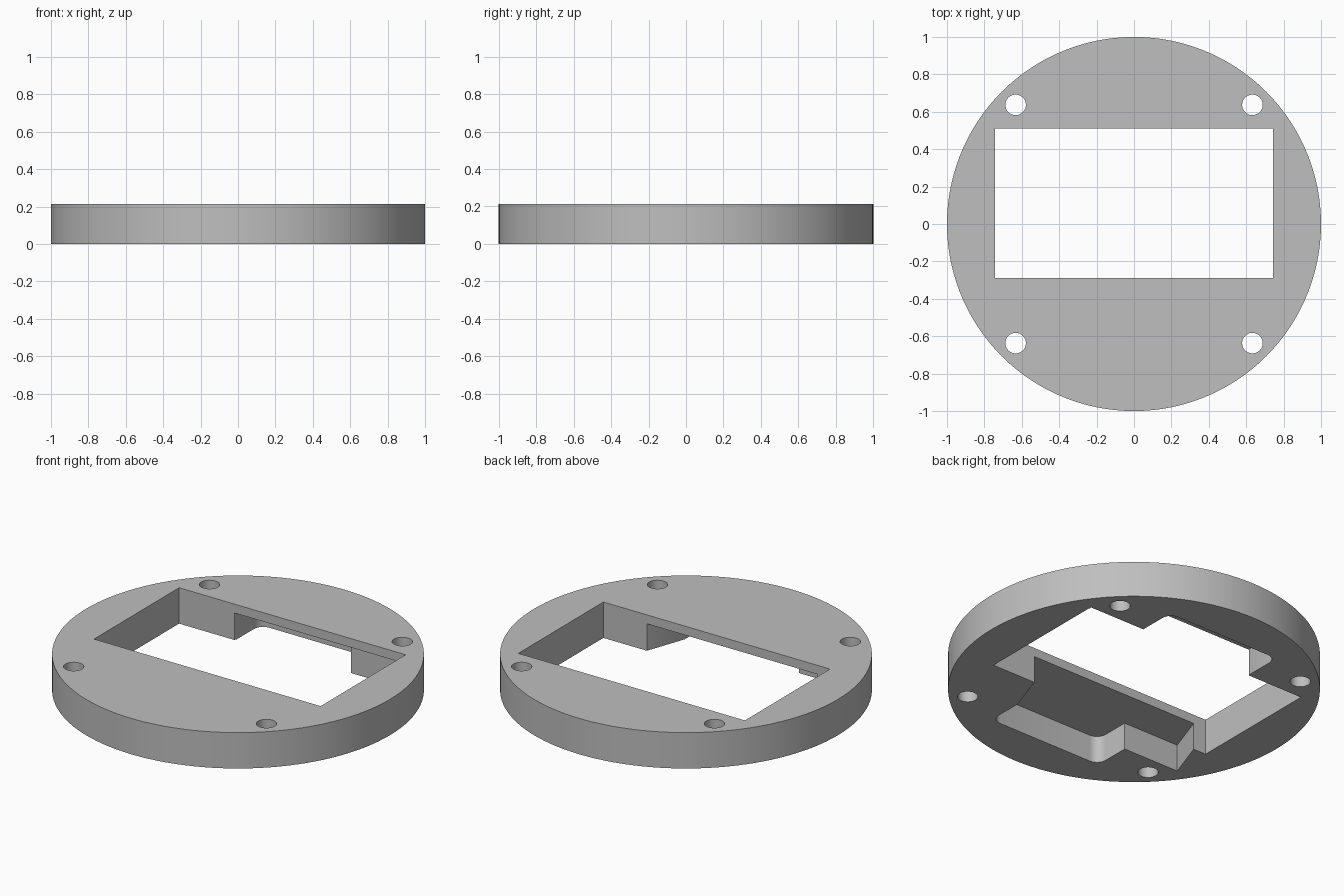
import bpy, bmesh
from math import cos, sin, pi, radians

if "Cube" in bpy.data.objects:
    bpy.data.objects.remove(bpy.data.objects["Cube"], do_unlink=True)

HEIGHT = 0.213      # full thickness of the ring
CEILING = 0.16      # underside pocket depth; the rest is the thin top lip
HALF_X = 0.744      # shared half width of window and pocket

grey = bpy.data.materials.new("grey plastic")
grey.use_nodes = True
colour = (0.52, 0.52, 0.52, 1)
grey.diffuse_color = colour
grey.node_tree.nodes["Principled BSDF"].inputs["Base Color"].default_value = colour


def prism(name, outline, z0, z1):
    """Extrude a flat outline between two heights."""
    bm = bmesh.new()
    face = bm.faces.new([bm.verts.new((x, y, z0)) for x, y in outline])
    top = bmesh.ops.extrude_face_region(bm, geom=[face])["geom"]
    bmesh.ops.translate(bm, vec=(0, 0, z1 - z0),
                        verts=[v for v in top if isinstance(v, bmesh.types.BMVert)])
    bmesh.ops.recalc_face_normals(bm, faces=bm.faces)
    mesh = bpy.data.meshes.new(name)
    bm.to_mesh(mesh)
    bm.free()
    mesh.materials.append(grey)
    obj = bpy.data.objects.new(name, mesh)
    bpy.context.collection.objects.link(obj)
    return obj


def arc(cx, cy, r, start, end, steps):
    angles = [start + (end - start) * i / steps for i in range(steps + 1)]
    return [(cx + r * cos(a), cy + r * sin(a)) for a in angles]


def circle(cx, cy, r, sides):
    return arc(cx, cy, r, 0, 2 * pi, sides)[:-1]


def cut(target, cutter):
    """Subtract the cutter, then discard it."""
    cutter.hide_render = True
    mod = target.modifiers.new("cut", 'BOOLEAN')
    mod.operation = 'DIFFERENCE'
    mod.solver = 'EXACT'
    mod.object = cutter
    bpy.context.view_layer.objects.active = target
    bpy.ops.object.modifier_apply(modifier=mod.name)
    bpy.data.objects.remove(cutter, do_unlink=True)


# Round body
body = prism("mounting_ring", circle(0, 0, 1, 120), 0, HEIGHT)

# Underside pocket: rectangle with a round-cornered notch front and back
pocket_y, notch_x, notch_y, r = 0.525, 0.375, 0.745, 0.06
half = [(HALF_X, -pocket_y), (HALF_X, pocket_y), (notch_x, pocket_y)]
half += arc(notch_x - r, notch_y - r, r, 0, pi / 2, 8)
half += arc(r - notch_x, notch_y - r, r, pi / 2, pi, 8)
half += [(-notch_x, pocket_y)]
outline = half[1:] + [(-x, -y) for x, y in half[1:]]
cut(body, prism("pocket_cutter", outline, -0.1, CEILING))

# Window through the top lip, set towards the back
window = [(-HALF_X, -0.288), (HALF_X, -0.288), (HALF_X, 0.51), (-HALF_X, 0.51)]
cut(body, prism("window_cutter", window, -0.1, HEIGHT + 0.1))

# Four screw holes
for sx in (-1, 1):
    for sy in (-1, 1):
        hole = circle(sx * 0.633, sy * 0.637, 0.055, 32)
        cut(body, prism("hole_cutter", hole, -0.1, HEIGHT + 0.1))

# Smooth round walls, crisp edges
bpy.ops.object.select_all(action='DESELECT')
body.select_set(True)
bpy.context.view_layer.objects.active = body
bpy.ops.object.shade_smooth_by_angle(angle=radians(30))
